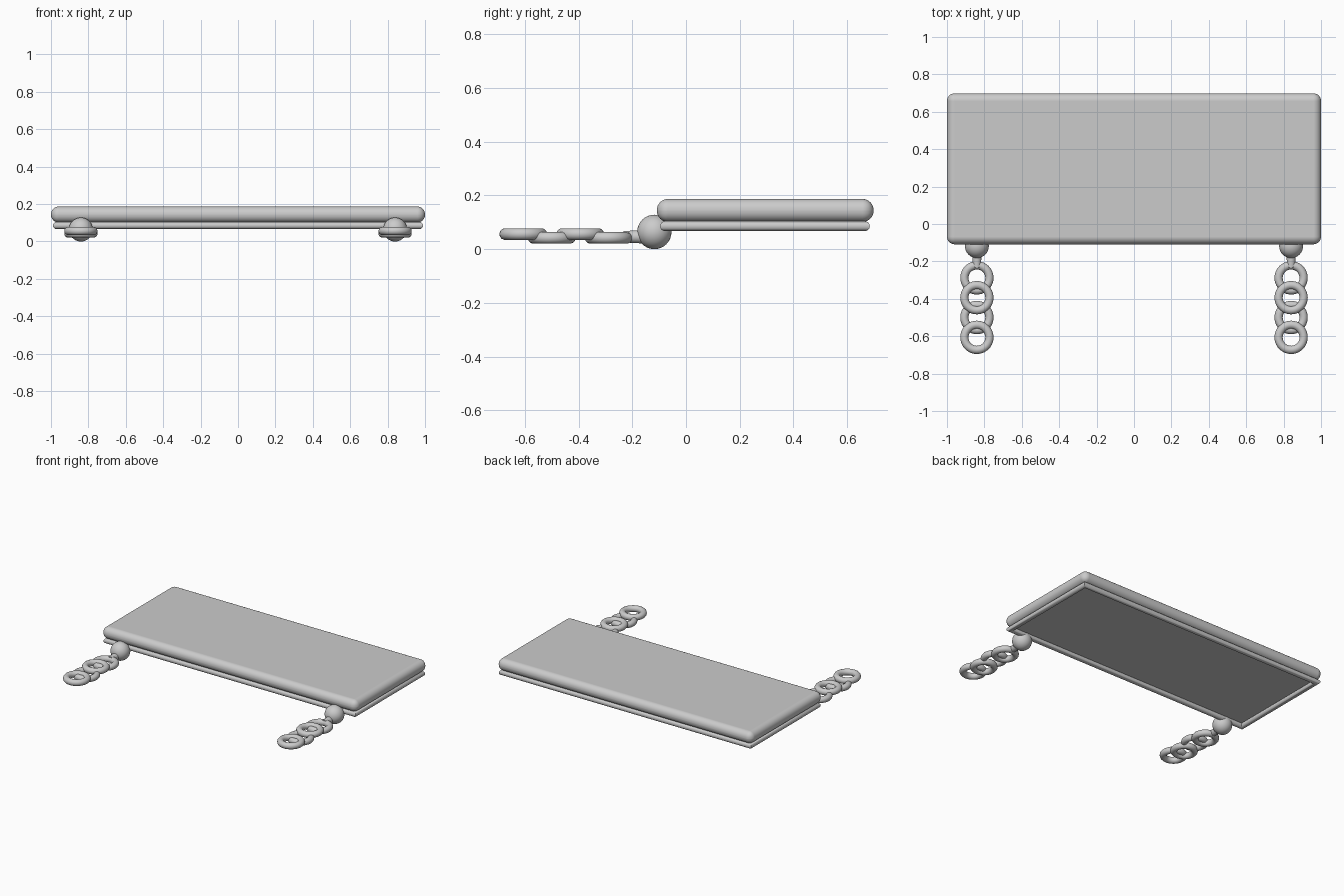
import bpy
import bmesh
import math

default = bpy.data.objects.get("Cube")
if default:
    bpy.data.objects.remove(default, do_unlink=True)

grey = bpy.data.materials.new("plain grey")
grey.use_nodes = True
grey.diffuse_color = (0.6, 0.6, 0.6, 1)
grey.node_tree.nodes["Principled BSDF"].inputs["Base Color"].default_value = (0.6, 0.6, 0.6, 1)


def finish(name):
    obj = bpy.context.object
    obj.name = name
    obj.data.materials.append(grey)
    bpy.ops.object.shade_smooth_by_angle(angle=math.radians(40))
    return obj


def slab(name, size, centre, bevel):
    """Box with rounded edges and flat-shaded broad faces."""
    bpy.ops.mesh.primitive_cube_add(size=1, location=centre)
    obj = bpy.context.object
    obj.scale = size
    bpy.ops.object.transform_apply(location=False, rotation=False, scale=True)
    mod = obj.modifiers.new("rounded edges", "BEVEL")
    mod.width = bevel
    mod.segments = 8
    bpy.ops.object.modifier_apply(modifier=mod.name)
    finish(name)
    obj.modifiers.new("flat faces", "WEIGHTED_NORMAL").keep_sharp = True


def tube_frame(name, half_x, half_y, radius, centre, sides=20):
    """Rectangular ring of round bar with mitred corners."""
    bm = bmesh.new()
    rings = []
    for sx, sy in ((1, 1), (-1, 1), (-1, -1), (1, -1)):
        ring = []
        for k in range(sides):
            t = 2 * math.pi * k / sides
            out = radius * math.cos(t)
            ring.append(bm.verts.new((sx * (half_x + out), sy * (half_y + out),
                                      radius * math.sin(t))))
        rings.append(ring)
    for a, b in zip(rings, rings[1:] + rings[:1]):
        for k in range(sides):
            n = (k + 1) % sides
            bm.faces.new((a[k], a[n], b[n], b[k]))
    bmesh.ops.recalc_face_normals(bm, faces=bm.faces)
    mesh = bpy.data.meshes.new(name)
    bm.to_mesh(mesh)
    bm.free()
    obj = bpy.data.objects.new(name, mesh)
    obj.location = centre
    bpy.context.collection.objects.link(obj)
    bpy.ops.object.select_all(action="DESELECT")
    obj.select_set(True)
    bpy.context.view_layer.objects.active = obj
    finish(name)


# Board and the round-bar frame under its edge
slab("board", (2.0, 0.807, 0.085), (0, 0.295, 0.144), 0.041)
tube_frame("lower_frame", 0.971, 0.372, 0.0185, (0, 0.294, 0.0855))

# Ball, stem and chain at each front corner
for side, x in (("right", -0.84), ("left", 0.84)):
    bpy.ops.mesh.primitive_uv_sphere_add(segments=32, ring_count=16, radius=0.064,
                                         location=(x, -0.118, 0.064))
    finish(side + "_ball")
    bpy.ops.mesh.primitive_cone_add(vertices=24, radius1=0.026, radius2=0.021, depth=0.09,
                                    location=(x, -0.188, 0.046),
                                    rotation=(math.pi / 2, 0, 0))
    finish(side + "_stem")
    for i in range(4):
        z = 0.042 if i % 2 == 0 else 0.056
        bpy.ops.mesh.primitive_torus_add(major_radius=0.067, minor_radius=0.022,
                                         major_segments=40, minor_segments=14,
                                         location=(x, -0.288 - 0.106 * i, z))
        finish(f"{side}_chain_link_{i + 1}")
